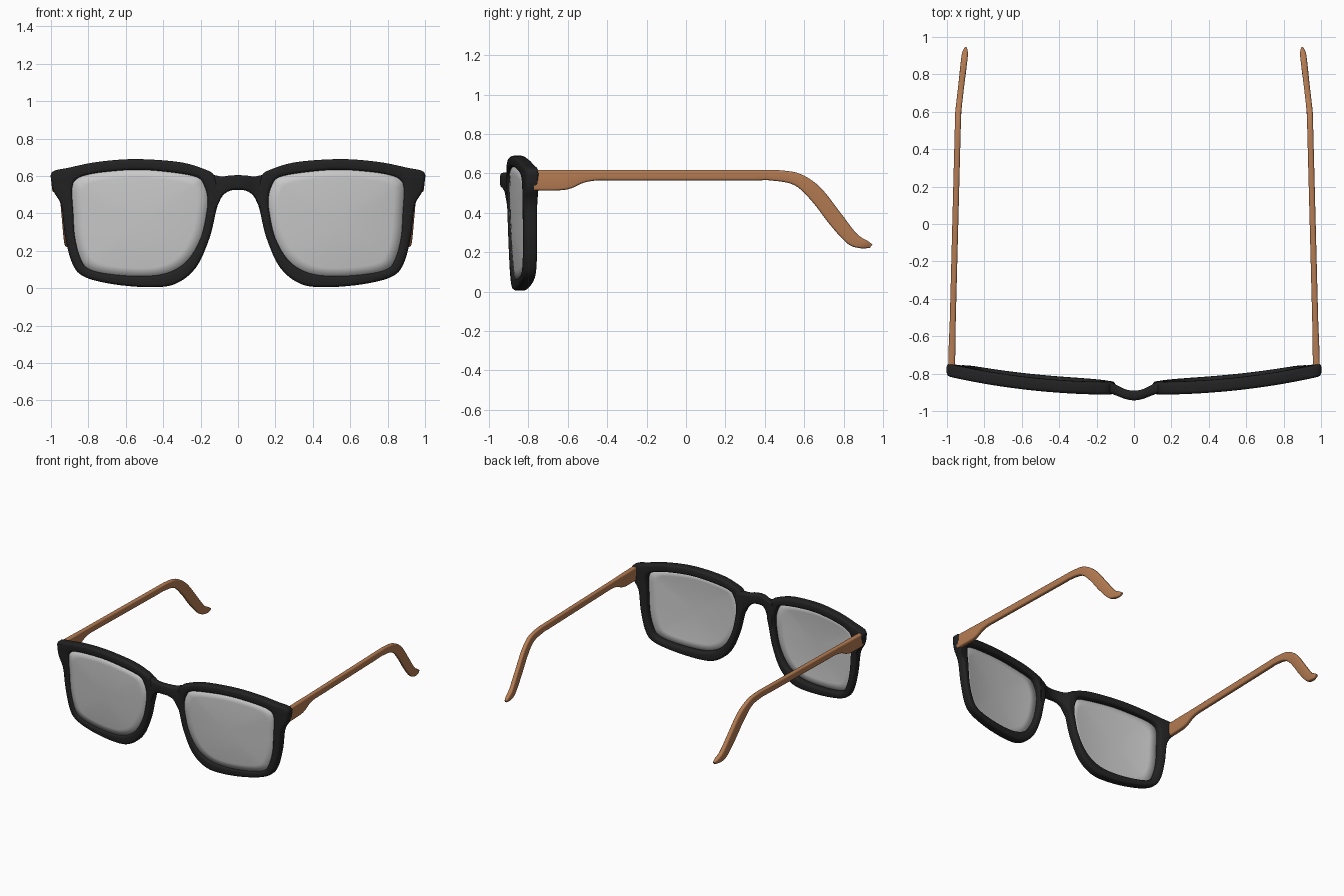
import bpy, bmesh, math
from mathutils import Vector

cube = bpy.data.objects.get("Cube")
if cube:
    bpy.data.objects.remove(cube)


def material(name, color, rough):
    m = bpy.data.materials.new(name)
    m.use_nodes = True
    m.diffuse_color = (*color, 1)
    bsdf = m.node_tree.nodes["Principled BSDF"]
    bsdf.inputs["Base Color"].default_value = (*color, 1)
    bsdf.inputs["Roughness"].default_value = rough
    return m


BLACK = material("matte black", (0.016, 0.016, 0.016), 0.5)
WOOD = material("warm wood", (0.46, 0.2, 0.085), 0.5)
GREY = material("lens grey", (0.58, 0.58, 0.58), 0.3)


def smooth_rows(rows, steps, closed):
    """Catmull-Rom interpolation of rows of numbers."""
    n, out = len(rows), []
    pick = lambda i: rows[i % n] if closed else rows[max(0, min(n - 1, i))]
    for i in range(n if closed else n - 1):
        quad = [pick(i + k) for k in (-1, 0, 1, 2)]
        for s in range(steps):
            t = s / steps
            out.append([b + 0.5 * t * (c - a + t * (2*a - 5*b + 4*c - d + t * (3*(b - c) + d - a)))
                        for a, b, c, d in zip(*quad)])
    return out if closed else out + [list(rows[-1])]


def finish(name, bm, mat, mirror=False):
    bmesh.ops.recalc_face_normals(bm, faces=bm.faces)
    me = bpy.data.meshes.new(name)
    bm.to_mesh(me)
    bm.free()
    me.materials.append(mat)
    me.shade_smooth()
    me.set_sharp_from_angle(angle=math.radians(40))
    ob = bpy.data.objects.new(name, me)
    bpy.context.collection.objects.link(ob)
    if mirror:
        ob.modifiers.new("Mirror", 'MIRROR')
    return ob


def loft(sections, depth_dir, radius, closed):
    """Skin rounded-rectangle sections given as (edge a, edge b, half depth)."""
    bm, rings = bmesh.new(), []
    for a, b, half in sections:
        mid, across = (a + b) / 2, (b - a).normalized()
        width = (b - a).length / 2
        r = min(radius, width * 0.9, half * 0.9)
        ring = []
        for corner in range(4):
            su, sv = (1, -1, -1, 1)[corner], (1, 1, -1, -1)[corner]
            for k in range(4):
                ang = math.pi / 2 * (corner + k / 3)
                u = su * (width - r) + r * math.cos(ang)
                v = sv * (half - r) + r * math.sin(ang)
                ring.append(bm.verts.new(mid + across * u + depth_dir * v))
        rings.append(ring)
    for i in range(len(rings) if closed else len(rings) - 1):
        p, q = rings[i], rings[(i + 1) % len(rings)]
        for j in range(len(p)):
            k = (j + 1) % len(p)
            bm.faces.new((p[j], p[k], q[k], q[j]))
    if not closed:
        bm.faces.new(rings[0])
        bm.faces.new(rings[-1])
    return bm


def front_y(x, z):
    """Wrap and tilt of the front frame."""
    return -0.872 + 0.1 * abs(x) ** 2.2 + 0.03 * (0.35 - z)


def on_front(x, z):
    return Vector((x, front_y(x, z), z))


# Rim: inner x, z and outer x, z around one eye
RIM = [
    (.185, .555, .125, .60), (.22, .592, .19, .64), (.33, .615, .32, .675),
    (.52, .632, .55, .69), (.70, .622, .75, .675), (.82, .602, .90, .645),
    (.87, .575, .992, .622), (.885, .54, .998, .565), (.886, .49, .985, .515),
    (.88, .40, .945, .44), (.872, .28, .925, .28), (.845, .17, .885, .13),
    (.80, .105, .82, .06), (.68, .075, .66, .02), (.50, .065, .46, .005),
    (.37, .085, .33, .025), (.27, .15, .225, .11), (.20, .27, .155, .26),
    (.168, .41, .12, .40), (.165, .49, .10, .50)]
rim = smooth_rows(RIM, 6, True)
sections = [(on_front(a, b), on_front(c, d), 0.034) for a, b, c, d in rim]
finish("rims", loft(sections, Vector((0, 1, 0)), 0.018, True), BLACK, True)

# Bridge: x, y, bottom z, top z, half depth
HALF = [(0, -.917, .525, .604, .026), (.045, -.91, .52, .602, .026),
        (.085, -.893, .49, .597, .028), (.12, -.877, .42, .603, .031),
        (.155, -.869, .38, .61, .03)]
full = [(-r[0], *r[1:]) for r in HALF[:0:-1]] + HALF
sections = [(Vector((x, y, lo)), Vector((x, y, hi)), h)
            for x, y, lo, hi, h in smooth_rows(full, 5, False)]
finish("bridge", loft(sections, Vector((0, 1, 0)), 0.018, False), BLACK)

# Lenses: domed sheets seated inside the rims
bm = bmesh.new()
cx, cz = 0.53, 0.35


def lens_point(x, z, s):
    px, pz = cx + (x - cx) * s, cz + (z - cz) * s
    return bm.verts.new((px, front_y(px, pz) - 0.014 - 0.014 * (1 - s * s), pz))


rings = [[lens_point(r[0], r[1], s) for r in rim] for s in (1.02, .85, .65, .45, .25)]
centre = lens_point(cx, cz, 0)
for i in range(len(rim)):
    k = (i + 1) % len(rim)
    for p, q in zip(rings, rings[1:]):
        bm.faces.new((p[i], p[k], q[k], q[i]))
    bm.faces.new((rings[-1][i], rings[-1][k], centre))
lens = finish("lenses", bm, GREY, True)
solid = lens.modifiers.new("Thickness", 'SOLIDIFY')
solid.thickness = 0.012
solid.offset = 0

# Temple arms: bottom y, z, top y, z and half thickness
ARM = [
    (-.77, .513, -.77, .618, .018), (-.64, .514, -.64, .618, .018),
    (-.58, .525, -.58, .618, .017), (-.52, .552, -.52, .618, .016),
    (-.45, .564, -.45, .618, .016), (-.36, .564, -.36, .618, .016),
    (0, .564, 0, .618, .016), (.34, .564, .36, .618, .016),
    (.43, .564, .47, .616, .016), (.55, .54, .58, .597, .016),
    (.64, .457, .68, .53, .016), (.73, .34, .78, .405, .016),
    (.82, .243, .865, .295, .017), (.885, .22, .92, .258, .016),
    (.933, .222, .946, .24, .007)]


def arm_point(y, z):
    return Vector((0.975 - 0.026 * (y + 0.75) - 0.09 * max(0, y - 0.6), y, z))


sections = [(arm_point(a, b), arm_point(c, d), h)
            for a, b, c, d, h in smooth_rows(ARM, 5, False)]
finish("temple_arms", loft(sections, Vector((1, 0, 0)), 0.011, False), WOOD, True)
